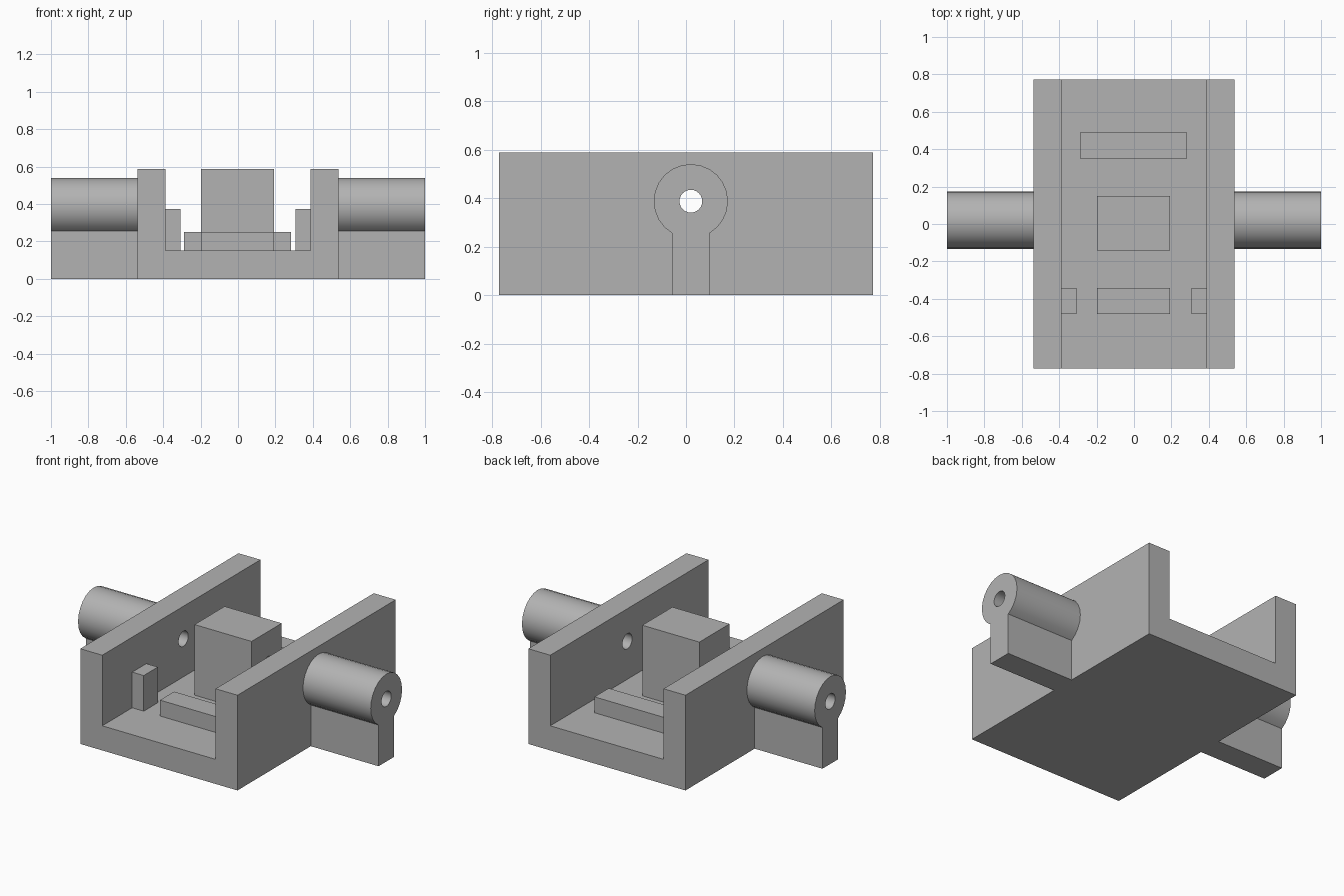
import bpy, bmesh, math
from mathutils import Vector

if "Cube" in bpy.data.objects:
    bpy.data.objects.remove(bpy.data.objects["Cube"], do_unlink=True)

GREY = (0.45, 0.45, 0.45, 1)
grey = bpy.data.materials.new("plain grey")
grey.use_nodes = True
grey.diffuse_color = GREY
grey.node_tree.nodes["Principled BSDF"].inputs["Base Color"].default_value = GREY

HALF_W, HALF_L, WALL_IN = 0.537, 0.772, 0.387
FLOOR, TOP = 0.152, 0.588
AXIS_Y, AXIS_Z = 0.02, 0.387
LUG_R, HOLE_R, WEB = 0.153, 0.047, 0.0765


def extrude(name, profile, axis, start, end):
    """Extrude a 2D profile along 'x' (profile in y, z) or 'y' (profile in x, z)."""
    bm = bmesh.new()
    place = (lambda a, b: (start, a, b)) if axis == "x" else (lambda a, b: (a, start, b))
    face = bm.faces.new([bm.verts.new(place(a, b)) for a, b in profile])
    out = bmesh.ops.extrude_face_region(bm, geom=[face])
    move = Vector((end - start, 0, 0)) if axis == "x" else Vector((0, end - start, 0))
    bmesh.ops.translate(bm, vec=move, verts=[v for v in out["geom"] if isinstance(v, bmesh.types.BMVert)])
    bmesh.ops.recalc_face_normals(bm, faces=bm.faces)
    mesh = bpy.data.meshes.new(name)
    bm.to_mesh(mesh)
    bm.free()
    mesh.materials.append(grey)
    obj = bpy.data.objects.new(name, mesh)
    bpy.context.collection.objects.link(obj)
    return obj


def box(name, x0, x1, y0, y1, z1):
    return extrude(name, [(x0, FLOOR), (x1, FLOOR), (x1, z1), (x0, z1)], "y", y0, y1)


def arc(radius, first, last, steps):
    angles = [math.radians(first + (last - first) * i / steps) for i in range(steps + 1)]
    return [(AXIS_Y + radius * math.cos(a), AXIS_Z + radius * math.sin(a)) for a in angles]


# Channel-shaped tray
right_half = [(HALF_W, 0), (HALF_W, TOP), (WALL_IN, TOP), (WALL_IN, FLOOR)]
tray = extrude("tray", right_half + [(-x, z) for x, z in reversed(right_half)], "y", -HALF_L, HALF_L)

# Blocks standing on the tray floor
block = box("centre_block", -0.197, 0.193, -0.143, 0.151, TOP)
box("front_bar", -0.197, 0.193, -0.48, -0.342, 0.25)
box("back_bar", -0.288, 0.284, 0.349, 0.488, 0.25)
for side, sign in (("left", 1), ("right", -1)):
    x0, x1 = sorted((sign * 0.308, sign * WALL_IN))
    box(side + "_front_post", x0, x1, -0.48, -0.342, 0.372)

# Round side lugs, each on a straight web
keyhole = arc(LUG_R, -60, 240, 20) + [(AXIS_Y - WEB, 0), (AXIS_Y + WEB, 0)]
lugs = [extrude(side + "_lug", keyhole, "x", sign * HALF_W, sign)
        for side, sign in (("left", 1), ("right", -1))]

# Bore running straight through lugs, walls and block
cutter = extrude("bore_cutter", arc(HOLE_R, 0, 345, 23), "x", -1.2, 1.2)
cutter.hide_render = True
for obj in [tray, block] + lugs:
    mod = obj.modifiers.new("bore", "BOOLEAN")
    mod.operation = "DIFFERENCE"
    mod.solver = "EXACT"
    mod.object = cutter
    bpy.ops.object.select_all(action="DESELECT")
    bpy.context.view_layer.objects.active = obj
    obj.select_set(True)
    bpy.ops.object.modifier_apply(modifier=mod.name)
    bpy.ops.object.shade_smooth_by_angle(angle=math.radians(30))
bpy.data.objects.remove(cutter, do_unlink=True)
